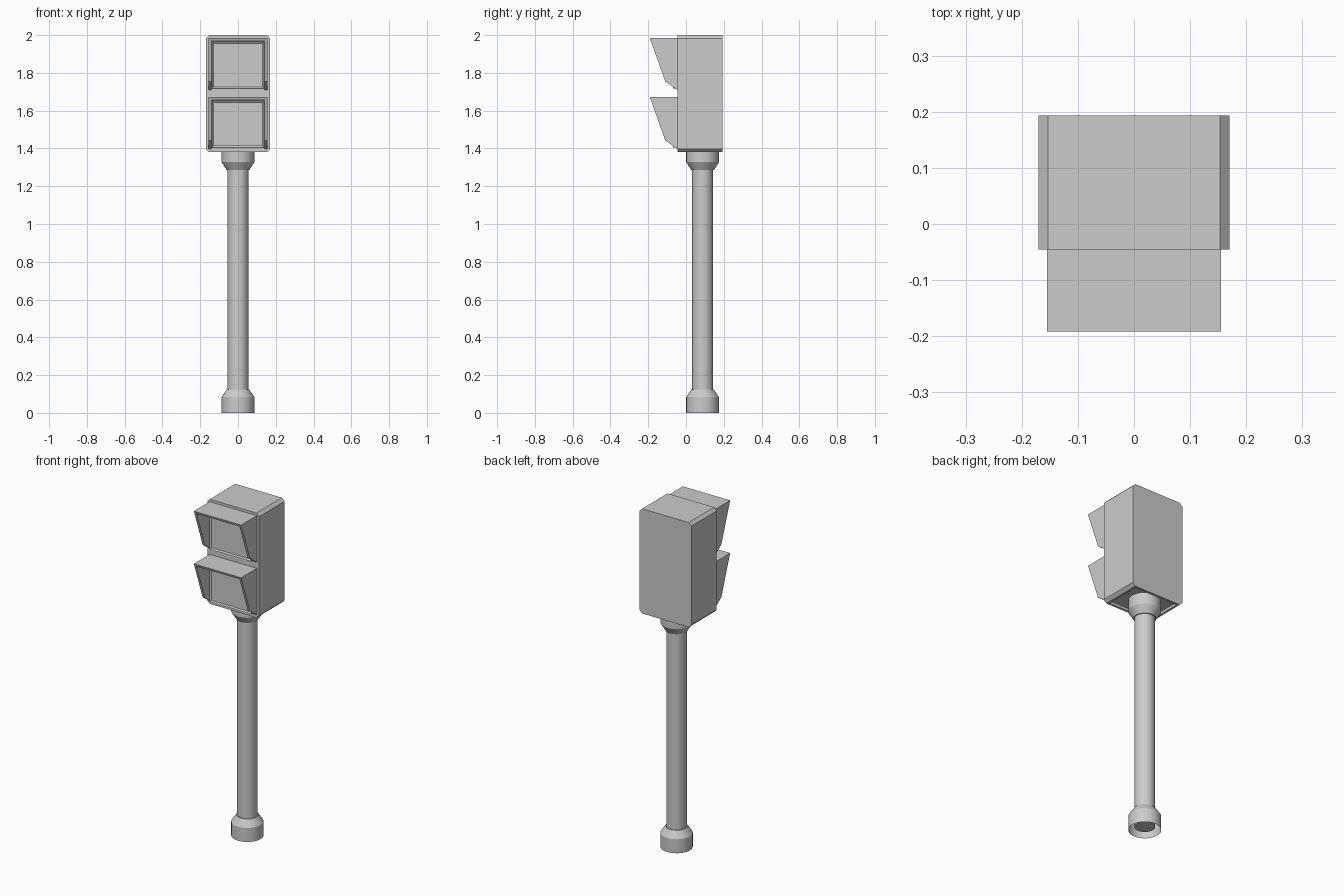
import bpy, bmesh, math

if "Cube" in bpy.data.objects:
    bpy.data.objects.remove(bpy.data.objects["Cube"])


def finish(name, bm, smooth=False):
    bmesh.ops.recalc_face_normals(bm, faces=bm.faces[:])
    mesh = bpy.data.meshes.new(name)
    bm.to_mesh(mesh)
    bm.free()
    obj = bpy.data.objects.new(name, mesh)
    bpy.context.collection.objects.link(obj)
    if smooth:
        bpy.ops.object.select_all(action='DESELECT')
        obj.select_set(True)
        bpy.context.view_layer.objects.active = obj
        bpy.ops.object.shade_smooth_by_angle(angle=math.radians(30))
    return obj


def prism(bm, points, offset):
    """Extrude a closed outline by an offset vector."""
    face = bm.faces.new([bm.verts.new(p) for p in points])
    result = bmesh.ops.extrude_face_region(bm, geom=[face], use_keep_orig=True)
    verts = [v for v in result["geom"] if isinstance(v, bmesh.types.BMVert)]
    bmesh.ops.translate(bm, verts=verts, vec=offset)


def lathe(name, profile, steps=32):
    """Spin an (r, z) profile about the post axis."""
    bm = bmesh.new()
    verts = [bm.verts.new((r, POST_Y, z)) for r, z in profile]
    edges = [bm.edges.new(pair) for pair in zip(verts, verts[1:])]
    bmesh.ops.spin(bm, geom=verts + edges, cent=(0, POST_Y, 0), axis=(0, 0, 1),
                   angle=math.tau, steps=steps)
    bmesh.ops.remove_doubles(bm, verts=bm.verts[:], dist=1e-5)
    return finish(name, bm, smooth=True)


POST_Y = 0.088
FRONT, BACK = -0.045, 0.193

# Post with flared base (hollow underneath) and collar below the housing
lathe("post", [(0, 0.02), (0.055, 0.02), (0.055, 1.34)])
lathe("post_base", [(0.087, 0), (0.087, 0.083), (0.06, 0.123), (0.055, 0.123)])
lathe("post_collar", [(0.055, 1.285), (0.06, 1.285), (0.087, 1.328), (0.087, 1.395)])

# Housing: box with chamfered long edges and a shallow recess underneath
W, LOW, HIGH, C = 0.17, 1.38, 2.0, 0.017
half = [(W - C, LOW), (W, LOW + C), (W, HIGH - C), (W - C, HIGH)]
outline = half + [(-x, z) for x, z in reversed(half)]
bm = bmesh.new()
prism(bm, [(x, FRONT, z) for x, z in outline], (0, BACK - FRONT, 0))
bmesh.ops.recalc_face_normals(bm, faces=bm.faces[:])
bottom = min(bm.faces, key=lambda f: f.calc_center_median().z)
bmesh.ops.inset_region(bm, faces=[bottom], thickness=0.018)
bmesh.ops.inset_region(bm, faces=[bottom], thickness=0.0, depth=-0.015)
finish("housing", bm)

# Two signals, each a raised lens panel under a three-sided visor
VW, T = 0.155, 0.014
for label, top in (("upper", 1.985), ("lower", 1.673)):
    bm = bmesh.new()
    side = [(FRONT, top), (-0.192, top), (-0.11, top - 0.23), (FRONT, top - 0.276)]
    for x in (-VW, VW - T):
        prism(bm, [(x, y, z) for y, z in side], (T, 0, 0))
    roof = [(FRONT, top), (-0.192, top), (-0.187, top - T), (FRONT, top - T)]
    prism(bm, [(-VW + T, y, z) for y, z in roof], (2 * (VW - T), 0, 0))
    finish(label + "_visor", bm)

    bm = bmesh.new()
    LW, z1, z0 = 0.137, top - 0.02, top - 0.267
    prism(bm, [(-LW, FRONT, z0), (LW, FRONT, z0), (LW, FRONT, z1), (-LW, FRONT, z1)],
          (0, -0.025, 0))
    bmesh.ops.recalc_face_normals(bm, faces=bm.faces[:])
    face = min(bm.faces, key=lambda f: f.calc_center_median().y)
    bmesh.ops.inset_region(bm, faces=[face], thickness=0.012, depth=-0.006)
    finish(label + "_lens", bm)
